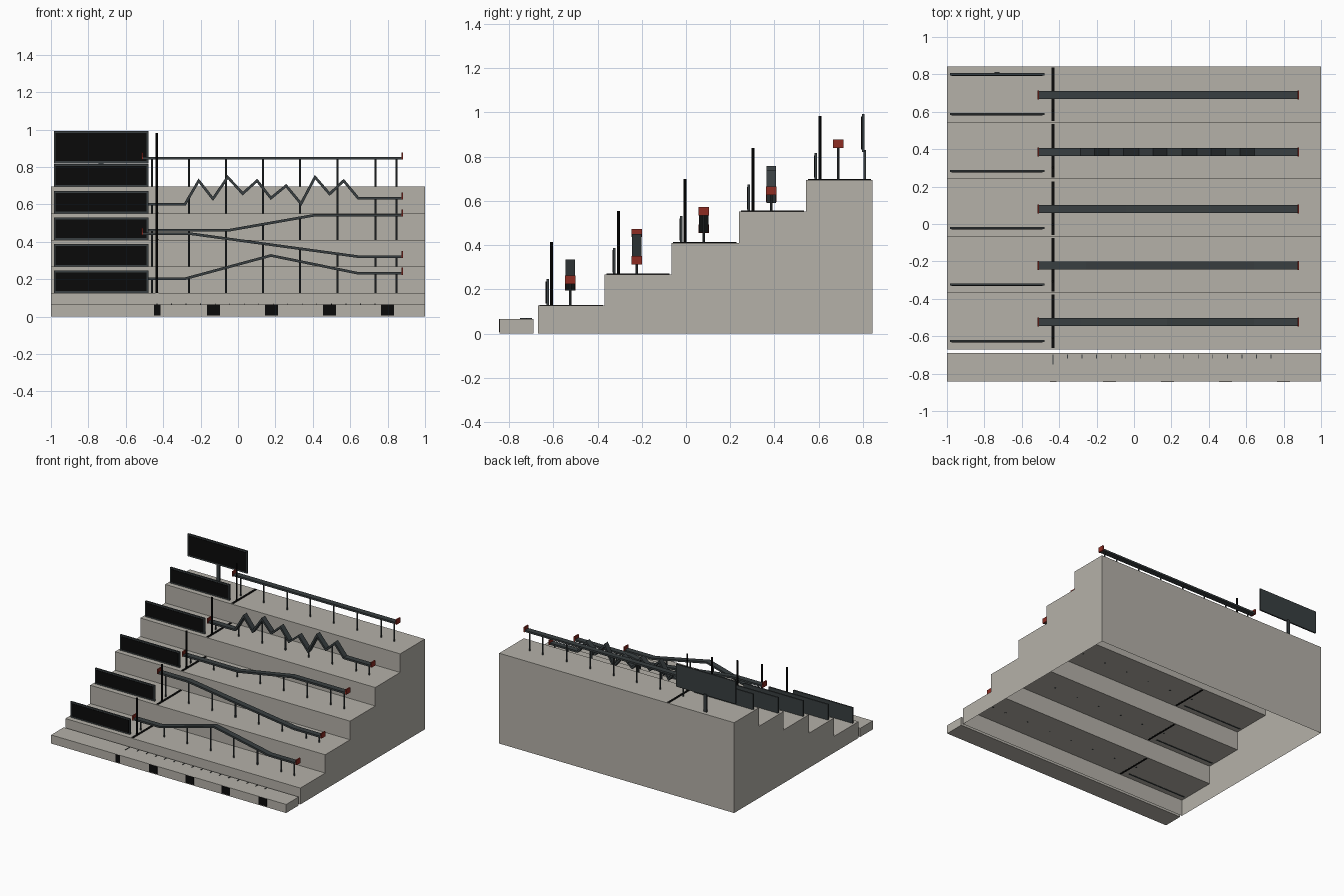
import bpy, bmesh, math
from mathutils import Vector

cube = bpy.data.objects.get("Cube")
if cube:
    bpy.data.objects.remove(cube, do_unlink=True)


def material(name, rgb, rough=0.7):
    m = bpy.data.materials.new(name)
    m.use_nodes = True
    m.diffuse_color = (*rgb, 1)
    b = m.node_tree.nodes["Principled BSDF"]
    b.inputs["Base Color"].default_value = (*rgb, 1)
    b.inputs["Roughness"].default_value = rough
    return m


CONCRETE = material("warm concrete", (0.46, 0.44, 0.395))
SLATE = material("dark slate", (0.04, 0.049, 0.052))
BLACK = material("black", (0.003, 0.003, 0.003))
RED = material("brick red", (0.27, 0.025, 0.016))


def finish(bm, name, mat):
    bmesh.ops.recalc_face_normals(bm, faces=bm.faces[:])
    me = bpy.data.meshes.new(name)
    bm.to_mesh(me)
    bm.free()
    me.materials.append(mat)
    ob = bpy.data.objects.new(name, me)
    bpy.context.collection.objects.link(ob)
    return ob


def add_box(bm, x0, x1, y0, y1, z0, z1):
    r = bmesh.ops.create_cube(bm, size=1)
    for v in r["verts"]:
        v.co = Vector(((x0 + x1) / 2 + v.co.x * (x1 - x0),
                       (y0 + y1) / 2 + v.co.y * (y1 - y0),
                       (z0 + z1) / 2 + v.co.z * (z1 - z0)))


def boxes(name, mat, *dims):
    bm = bmesh.new()
    for d in dims:
        add_box(bm, *d)
    return finish(bm, name, mat)


def add_post(bm, x, y, z0, z1, r, sides=8):
    res = bmesh.ops.create_cone(bm, cap_ends=True, segments=sides,
                                radius1=r, radius2=r, depth=z1 - z0)
    bmesh.ops.translate(bm, verts=res["verts"], vec=(x, y, (z0 + z1) / 2))


def height_at(path, x):
    for (xa, za), (xb, zb) in zip(path, path[1:]):
        if xa <= x <= xb:
            return za + (zb - za) * (x - xa) / (xb - xa)
    return path[-1][1]


def ribbon(name, path, y, width, thick, mat):
    """Flat bar following a bent path in the xz plane."""
    pts = [Vector(p) for p in path]
    bm = bmesh.new()
    rings = []
    for i, p in enumerate(pts):
        a = (p - pts[i - 1]).normalized() if i else None
        b = (pts[i + 1] - p).normalized() if i < len(pts) - 1 else None
        a, b = a or b, b or a
        na, nb = Vector((-a.y, a.x)), Vector((-b.y, b.x))
        n = (na + nb).normalized()
        n *= thick / 2 / max(n.dot(na), 0.5)
        rings.append([bm.verts.new((p.x + s * n.x, y + t * width / 2, p.y + s * n.y))
                      for s, t in ((-1, -1), (-1, 1), (1, 1), (1, -1))])
    for r0, r1 in zip(rings, rings[1:]):
        for k in range(4):
            j = (k + 1) % 4
            bm.faces.new((r0[k], r0[j], r1[j], r1[k]))
    bm.faces.new(rings[0])
    bm.faces.new(rings[-1])
    return finish(bm, name, mat)


# Hollow terrace shell, open underneath
FRONTS = [-0.67, -0.368, -0.066, 0.24, 0.543]
TREADS = [0.126, 0.267, 0.41, 0.552, 0.695]
BACK = 0.843
profile = [(FRONTS[0], 0)]
for i, z in enumerate(TREADS):
    end = FRONTS[i + 1] if i < 4 else BACK
    profile += [(FRONTS[i], z), (end, z)]
profile.append((BACK, 0))
bm = bmesh.new()
left = [bm.verts.new((1, y, z)) for y, z in profile]
right = [bm.verts.new((-1, y, z)) for y, z in profile]
for i in range(len(profile) - 1):
    bm.faces.new((left[i], left[i + 1], right[i + 1], right[i]))
bm.faces.new(left)
bm.faces.new(right[::-1])
finish(bm, "terrace_steps", CONCRETE)

# Low front kerb with its markings
boxes("front_kerb", CONCRETE, (-1, 1, -0.843, -0.69, 0, 0.066))
boxes("kerb_front_marks", BLACK,
      *[(x - w, x + w, -0.846, -0.842, 0.007, 0.065)
        for x, w in ((-0.432, 0.018), (-0.132, 0.035), (0.179, 0.035),
                     (0.489, 0.035), (0.8, 0.035))])
boxes("kerb_scale_ticks", SLATE,
      *[(-0.433 + i * 0.0777 - 0.002, -0.433 + i * 0.0777 + 0.002,
         -0.75 if i == 0 else -0.72, -0.697, 0.065, 0.07) for i in range(16)])


def panel(name, y, z0, z1):
    """Framed board with a black front face."""
    boxes(name + "_frame", SLATE, (-0.985, -0.478, y - 0.005, y + 0.006, z0, z1))
    boxes(name + "_face", BLACK,
          (-0.975, -0.488, y - 0.008, y - 0.004, max(z0, z0 + 0.012), z1 - 0.011))


# Rail paths, front tread to back tread
X0, X1 = -0.512, 0.878
PATHS = [
    [(X0, 0.203), (-0.283, 0.203), (0.176, 0.327), (0.642, 0.232), (X1, 0.232)],
    [(X0, 0.444), (-0.257, 0.444), (0.642, 0.321), (X1, 0.321)],
    [(X0, 0.463), (-0.043, 0.463), (0.412, 0.543), (X1, 0.543)],
    [(X0, 0.602), (-0.283, 0.602), (-0.21, 0.727), (-0.134, 0.63), (-0.055, 0.746),
     (0.025, 0.658), (0.102, 0.727), (0.176, 0.634), (0.257, 0.7), (0.337, 0.604),
     (0.412, 0.746), (0.49, 0.656), (0.565, 0.727), (0.642, 0.634), (X1, 0.634)],
    [(X0, 0.848), (X1, 0.848)],
]
POSTS = [-0.46, -0.262, -0.064, 0.134, 0.332, 0.533, 0.735, 0.847]

for i, (front, tread, path) in enumerate(zip(FRONTS, TREADS, PATHS)):
    n = str(i + 1)
    y = front + 0.146

    # Display board near the riser edge
    panel("step_board_" + n, front + 0.044, tread - 0.002, tread + 0.121)

    # Tall marker pole and the line across the tread
    bm = bmesh.new()
    add_post(bm, -0.434, front + 0.062, tread - 0.002, tread + 0.288, 0.007, 10)
    finish(bm, "marker_pole_" + n, BLACK)
    boxes("tread_line_" + n, BLACK,
          (-0.442, -0.426, front + 0.008, front + 0.294, tread - 0.001, tread + 0.004))

    # Rail, supports and red end stops
    ribbon("rail_" + n, path, y, 0.043, 0.014, SLATE)
    bm = bmesh.new()
    for x in POSTS:
        add_post(bm, x, y, tread - 0.002, height_at(path, x), 0.0055)
    finish(bm, "rail_posts_" + n, SLATE)
    boxes("rail_end_stops_" + n, RED,
          *[(x - 0.005, x + 0.005, y - 0.024, y + 0.024, z - 0.008, z + 0.03)
            for x, z in (path[0], path[-1])])

# Raised board at the back on a single post
panel("raised_board", 0.8, 0.82, 0.993)
boxes("raised_board_post", SLATE, (-0.745, -0.72, 0.802, 0.814, 0.693, 0.83))
